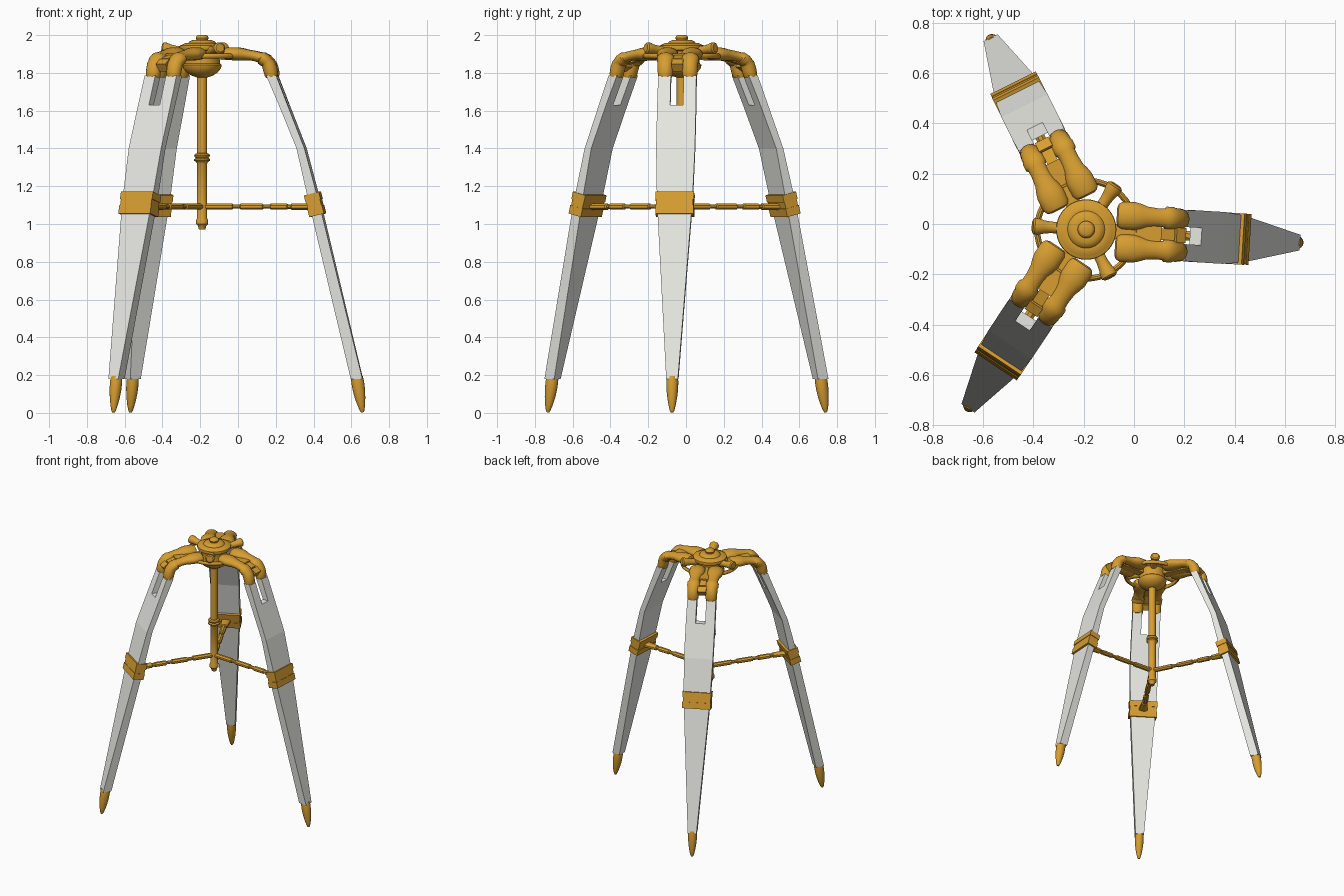
import bpy, bmesh, math
from mathutils import Matrix, Vector

if "Cube" in bpy.data.objects:
    bpy.data.objects.remove(bpy.data.objects["Cube"])

CENTRE = Vector((-0.19, -0.022, 0))
LEG_ANGLES = [math.radians(-3.5 + 120 * i) for i in range(3)]


def material(name, rgb):
    m = bpy.data.materials.new(name)
    m.diffuse_color = (*rgb, 1)
    m.use_nodes = True
    m.node_tree.nodes["Principled BSDF"].inputs["Base Color"].default_value = m.diffuse_color
    return m


BRASS = material("brass", (0.68, 0.34, 0.03))
PALE = material("pale_grey", (0.80, 0.80, 0.76))


def finish(bm, name, mat, angle=0.0, smooth=True):
    """Turn a bmesh into an object turned about the tripod axis."""
    bmesh.ops.recalc_face_normals(bm, faces=bm.faces)
    me = bpy.data.meshes.new(name)
    bm.to_mesh(me)
    bm.free()
    me.materials.append(mat)
    if smooth:
        me.polygons.foreach_set("use_smooth", [True] * len(me.polygons))
        me.set_sharp_from_angle(angle=math.radians(38))
    ob = bpy.data.objects.new(name, me)
    bpy.context.collection.objects.link(ob)
    ob.matrix_world = Matrix.Translation(CENTRE) @ Matrix.Rotation(angle, 4, 'Z')
    return ob


def loft(bm, rings):
    """Skin closed rings of points and cap both ends."""
    vr = [[bm.verts.new(p) for p in ring] for ring in rings]
    n = len(vr[0])
    for a, b in zip(vr, vr[1:]):
        for i in range(n):
            bm.faces.new((a[i], a[(i + 1) % n], b[(i + 1) % n], b[i]))
    bm.faces.new(vr[0])
    bm.faces.new(vr[-1][::-1])


def sweep(bm, stations, y=0.0, n=20):
    """Elliptical tube in the radial plane; station = (r, z, half width, half depth)."""
    rings = []
    for i, (x, z, rt, rn) in enumerate(stations):
        a, b = stations[max(i - 1, 0)], stations[min(i + 1, len(stations) - 1)]
        d = Vector((b[0] - a[0], 0, b[1] - a[1])).normalized()
        up = Vector((-d.z, 0, d.x))
        rings.append([Vector((x, y + rt * math.cos(t), z)) + up * rn * math.sin(t)
                      for t in (2 * math.pi * (k + 0.5) / n for k in range(n))])
    loft(bm, rings)


def lathe(name, profile, n=40):
    bm = bmesh.new()
    loft(bm, [[(r * math.cos(2 * math.pi * k / n), r * math.sin(2 * math.pi * k / n), z)
               for k in range(n)] for r, z in profile])
    return finish(bm, name, BRASS)


def box(bm, centre, size, tilt=0.0):
    m = (Matrix.Translation(centre) @ Matrix.Rotation(tilt, 4, 'Y')
         @ Matrix.Diagonal((*size, 1)))
    bmesh.ops.create_cube(bm, size=1, matrix=m)


# Central hub: knob, stepped dome, neck and lower bowl
lathe("hub", [(.022, 2.0), (.03, 1.995), (.034, 1.985), (.03, 1.973), (.05, 1.974),
              (.068, 1.966), (.074, 1.957), (.09, 1.958), (.104, 1.95), (.118, 1.945),
              (.12, 1.935), (.116, 1.922), (.098, 1.915), (.092, 1.89), (.095, 1.85),
              (.104, 1.842), (.1, 1.825), (.082, 1.802), (.055, 1.785), (.025, 1.775)])

# Central rod with collar rings and a turned finial
lathe("centre_rod", [(.027, 1.79), (.027, 1.375), (.038, 1.37), (.042, 1.362), (.038, 1.354),
                     (.033, 1.35), (.042, 1.343), (.042, 1.335), (.033, 1.33), (.027, 1.32),
                     (.027, 1.03), (.032, 1.02), (.032, 1.0), (.022, .99), (.017, .97)], 24)

# Ring around the hub
bm = bmesh.new()
N, M = 48, 10
grid = [[bm.verts.new(((.195 + .012 * math.cos(v)) * math.cos(u),
                       (.195 + .012 * math.cos(v)) * math.sin(u), 1.89 + .014 * math.sin(v)))
         for v in (2 * math.pi * j / M for j in range(M))]
        for u in (2 * math.pi * i / N for i in range(N))]
for i in range(N):
    for j in range(M):
        bm.faces.new((grid[i][j], grid[(i + 1) % N][j],
                      grid[(i + 1) % N][(j + 1) % M], grid[i][(j + 1) % M]))
finish(bm, "hub_ring", BRASS)

# Leg outline: height, inner radius, outer radius, half width
TOP = (1.785, .346, .399, .101)
SLOT = (1.63, .413, .459, .103)
BODY = [SLOT, (1.40, .507, .549, .103), (1.12, .570, .624, .094), (.18, .790, .852, .031)]


def leg_ring(s, y0, y1):
    z, a, b, _ = s
    return [(a, y0, z), (b, y0, z), (b, y1, z), (a, y1, z)]


for i, ang in enumerate(LEG_ANGLES):
    tag = f"_{i + 1}"

    # Flat tapered leg with a forked top
    bm = bmesh.new()
    loft(bm, [leg_ring(s, -s[3], s[3]) for s in BODY])
    for side in (-1, 1):
        loft(bm, [leg_ring(s, side * .034, side * s[3]) for s in (TOP, SLOT)])
    finish(bm, "leg" + tag, PALE, ang, smooth=False)

    # Pointed foot
    bm = bmesh.new()
    sweep(bm, [(.821, .19, .03, .032), (.825, .165, .032, .034), (.831, .125, .031, .033),
               (.838, .08, .026, .028), (.845, .04, .019, .02), (.849, .012, .012, .012),
               (.851, .003, .007, .007)])
    finish(bm, "foot" + tag, BRASS, ang)

    # Pair of curved arms from hub to leg
    bm = bmesh.new()
    for y in (-.065, .065):
        sweep(bm, [(.118, 1.902, .03, .018), (.124, 1.902, .046, .028), (.14, 1.902, .055, .034),
                   (.19, 1.9, .056, .035), (.215, 1.898, .05, .033), (.24, 1.895, .041, .029),
                   (.28, 1.89, .037, .027), (.31, 1.882, .038, .028), (.317, 1.879, .046, .034),
                   (.34, 1.864, .046, .036), (.347, 1.857, .042, .034), (.356, 1.845, .042, .037),
                   (.365, 1.82, .041, .038), (.372, 1.79, .04, .036), (.374, 1.776, .036, .03)], y)
    finish(bm, "arms" + tag, BRASS, ang)

    # Hinge tongue between the arms
    bm = bmesh.new()
    box(bm, (.20, 0, 1.885), (.2, .06, .035))
    box(bm, (.31, 0, 1.872), (.08, .045, .035), .3)
    box(bm, (.365, 0, 1.84), (.045, .06, .05), .6)
    finish(bm, "hinge_tongue" + tag, BRASS, ang, smooth=False)

    # Clamp band around the leg
    bm = bmesh.new()
    tilt = -math.atan(.25)
    for dz, tall, grow in ((.037, .04, .008), (0, .05, 0), (-.037, .045, .006)):
        box(bm, (.599 - .25 * dz, 0, 1.105 + dz), (.074 + grow, .196 + grow, tall), tilt)
    finish(bm, "clamp_band" + tag, BRASS, ang, smooth=False)

    # Spreader strut with knuckles
    bm = bmesh.new()
    sweep(bm, [(r, 1.092, w, h) for r, w, h in (
        (.02, .02, .017), (.16, .02, .017), (.165, .013, .012), (.2, .013, .012),
        (.205, .02, .017), (.32, .02, .017), (.325, .013, .012), (.36, .013, .012),
        (.365, .02, .017), (.45, .022, .017), (.455, .016, .013), (.47, .016, .013),
        (.475, .024, .018), (.58, .036, .018))], n=8)
    finish(bm, "strut" + tag, BRASS, ang, smooth=False)

    # Flared clamp knob opposite the leg
    bm = bmesh.new()
    sweep(bm, [(.08, 1.915, .024, .024), (.14, 1.922, .023, .022), (.17, 1.926, .027, .025),
               (.19, 1.93, .033, .03), (.207, 1.932, .033, .03), (.214, 1.933, .024, .022)])
    finish(bm, "knob" + tag, BRASS, ang + math.pi)
